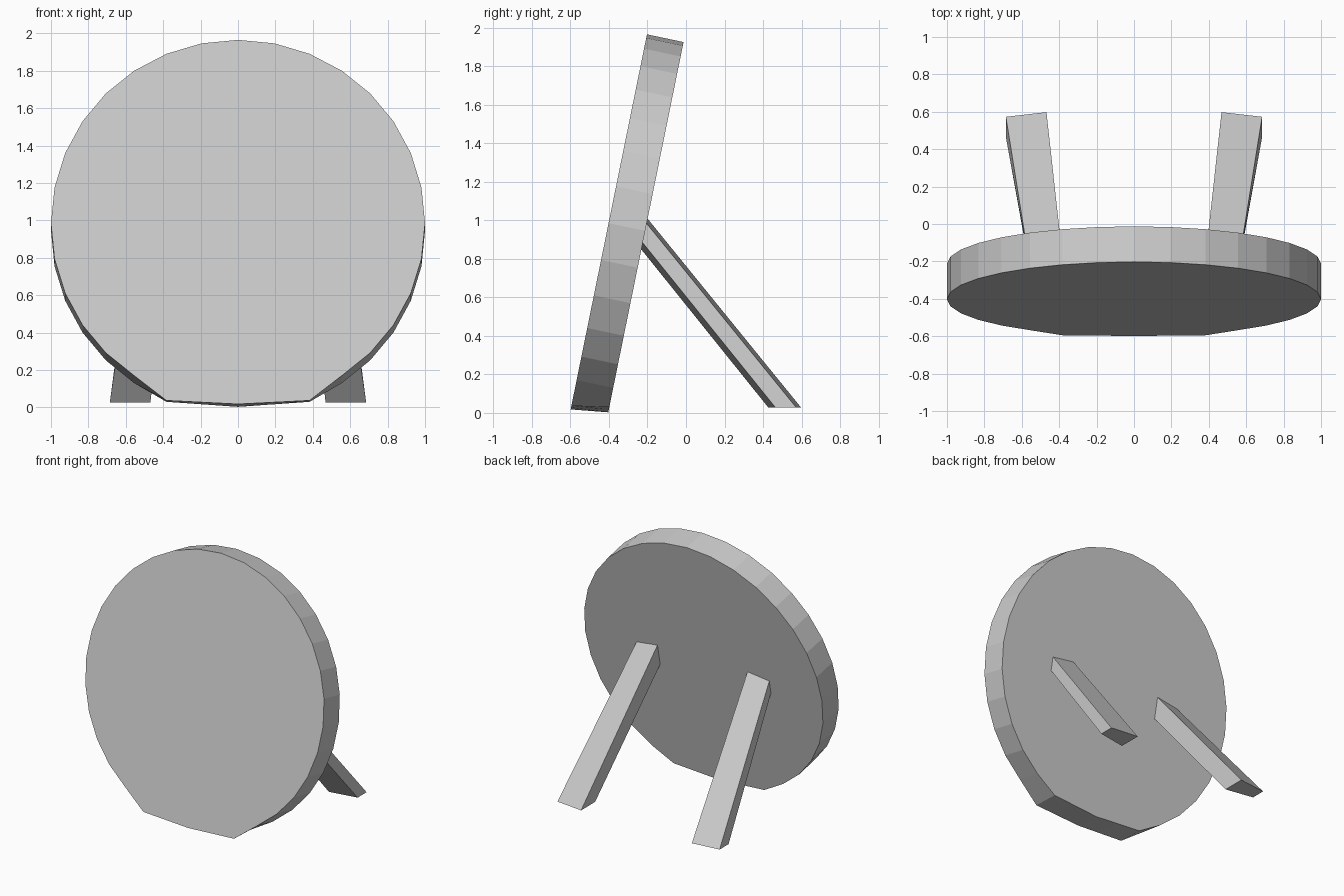
import bpy, bmesh
from math import sin, cos, tan, pi, radians
from mathutils import Vector

if "Cube" in bpy.data.objects:
    bpy.data.objects.remove(bpy.data.objects["Cube"])

TILT = radians(11.5)
BACK_Y, BACK_Z = -0.212, 0.945      # centre of the disc's rear face


def make_object(name, bm):
    bmesh.ops.recalc_face_normals(bm, faces=bm.faces)
    mesh = bpy.data.meshes.new(name)
    bm.to_mesh(mesh)
    bm.free()
    obj = bpy.data.objects.new(name, mesh)
    bpy.context.collection.objects.link(obj)
    return obj


def loft(name, ring_a, ring_b):
    """Closed prism between two matching rings of points."""
    bm = bmesh.new()
    a = [bm.verts.new(p) for p in ring_a]
    b = [bm.verts.new(p) for p in ring_b]
    n = len(a)
    bm.faces.new(a)
    bm.faces.new(b)
    for i in range(n):
        j = (i + 1) % n
        bm.faces.new((a[i], a[j], b[j], b[i]))
    return make_object(name, bm)


def disc_ring(cy, cz, floor, slope):
    """Tilted 32-sided circle whose lowest points are flattened to the floor."""
    points = []
    for i in range(32):
        a = 2 * pi * i / 32
        x, v = sin(a), cos(a)
        if v < -0.91:
            v = (floor + slope * abs(x) - cz) / cos(TILT)
        points.append(Vector((x, cy + v * sin(TILT), cz + v * cos(TILT))))
    return points


# Leaning round board with a flattened base
loft("round_board",
     disc_ring(-0.402, 0.985, 0.018, 0.05),
     disc_ring(BACK_Y, BACK_Z, 0.003, 0.07))


def on_back(x, z):
    """Point on the board's rear face, sunk in a touch."""
    return Vector((x, BACK_Y + (z - BACK_Z) * tan(TILT) - 0.002, z))


# Splayed support legs: outer side narrower than inner side, mirrored
legs = loft("support_legs",
            [on_back(0.38, 1.01), on_back(0.56, 0.985),
             on_back(0.56, 0.885), on_back(0.38, 0.85)],
            [Vector((0.468, 0.598, 0.027)), Vector((0.685, 0.573, 0.027)),
             Vector((0.685, 0.465, 0.027)), Vector((0.468, 0.428, 0.027))])
legs.modifiers.new("mirror", "MIRROR").use_axis[0] = True
